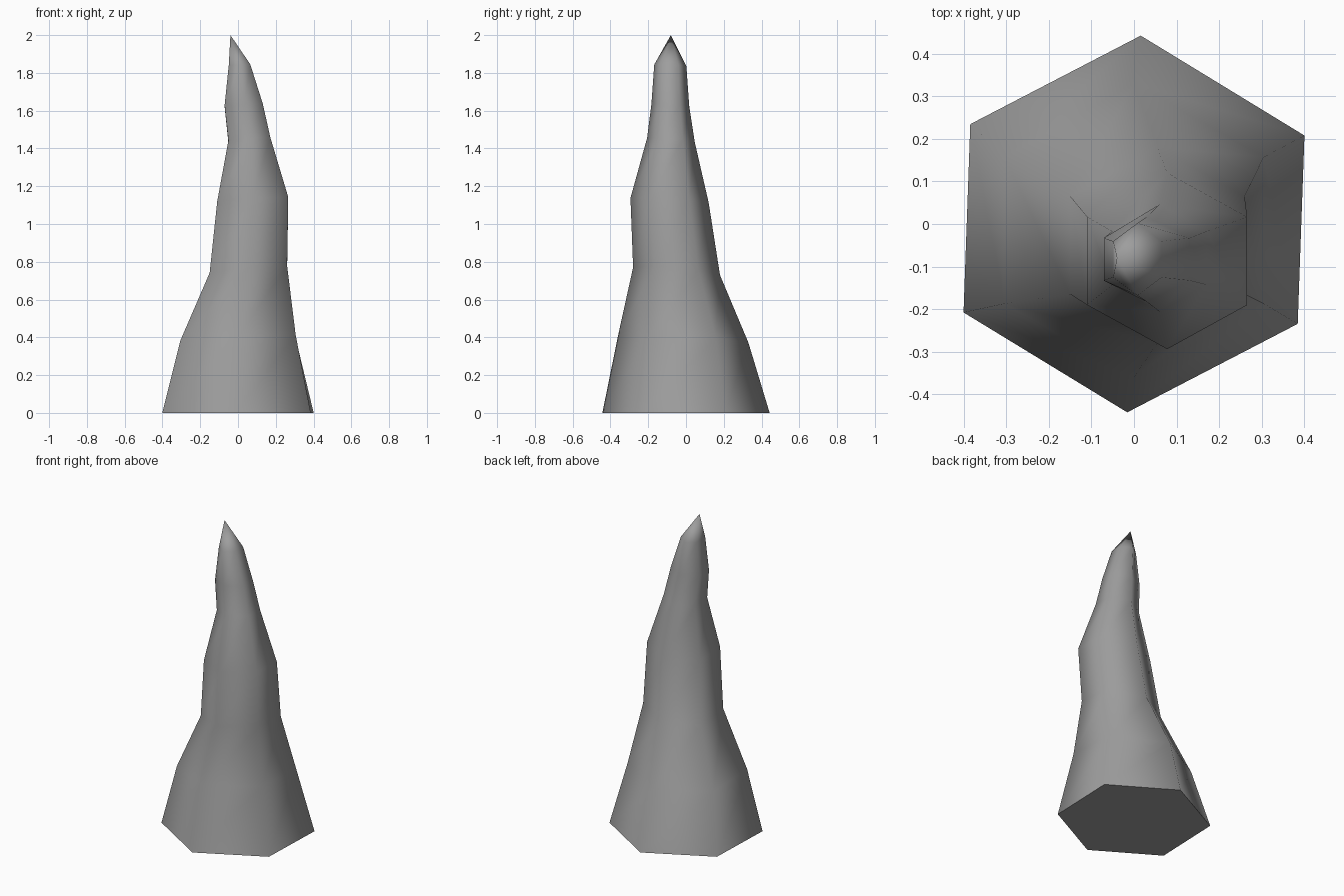
import bpy, bmesh
from math import sin, cos, radians

if "Cube" in bpy.data.objects:
    bpy.data.objects.remove(bpy.data.objects["Cube"], do_unlink=True)

# Stone colour
stone = bpy.data.materials.new("grey_stone")
stone.use_nodes = True
GREY = (0.34, 0.34, 0.34, 1)
stone.diffuse_color = GREY
stone.node_tree.nodes["Principled BSDF"].inputs["Base Color"].default_value = GREY

# Rings up the spire: height, centre x, centre y, half width x, half depth y, turn, tilt
RINGS = [
    (0.00, 0.00, 0.00, 0.393, 0.443, -2, 0.00),
    (0.39, 0.00, -0.015, 0.305, 0.345, 0, 0.05),
    (0.75, 0.055, -0.05, 0.205, 0.23, 0, 0.09),
    (1.125, 0.078, -0.087, 0.188, 0.207, 0, 0.06),
    (1.445, 0.06, -0.08, 0.111, 0.126, 0, 0.08),
    (1.63, 0.03, -0.083, 0.101, 0.10, 0, 0.05),
    (1.84, 0.008, -0.083, 0.057, 0.085, 0, 0.05),
]
SIDES = 6
APEX = (-0.04, -0.08, 2.0)


def add_ring(bm, z, cx, cy, rx, ry, turn, tilt):
    verts = []
    for i in range(SIDES):
        a = radians(90 + turn + i * 360 / SIDES)
        x, y = rx / cos(radians(30)) * cos(a), ry * sin(a)
        verts.append(bm.verts.new((cx + x, cy + y, z + tilt * (x - y))))
    return verts


# Loft the rings, close the base and gather the tip
bm = bmesh.new()
rings = [add_ring(bm, *r) for r in RINGS]
tip = bm.verts.new(APEX)
for low, high in zip(rings, rings[1:]):
    for i in range(SIDES):
        j = (i + 1) % SIDES
        bm.faces.new((low[i], low[j], high[j], high[i]))
for i in range(SIDES):
    bm.faces.new((rings[-1][i], rings[-1][(i + 1) % SIDES], tip))
base = bm.faces.new(rings[0][::-1])
bmesh.ops.recalc_face_normals(bm, faces=bm.faces)

# Smooth sides with a crisp flat base
for f in bm.faces:
    f.smooth = f is not base
for e in base.edges:
    e.smooth = False

mesh = bpy.data.meshes.new("rock_spire")
bm.to_mesh(mesh)
bm.free()
mesh.materials.append(stone)
spire = bpy.data.objects.new("rock_spire", mesh)
bpy.context.collection.objects.link(spire)
